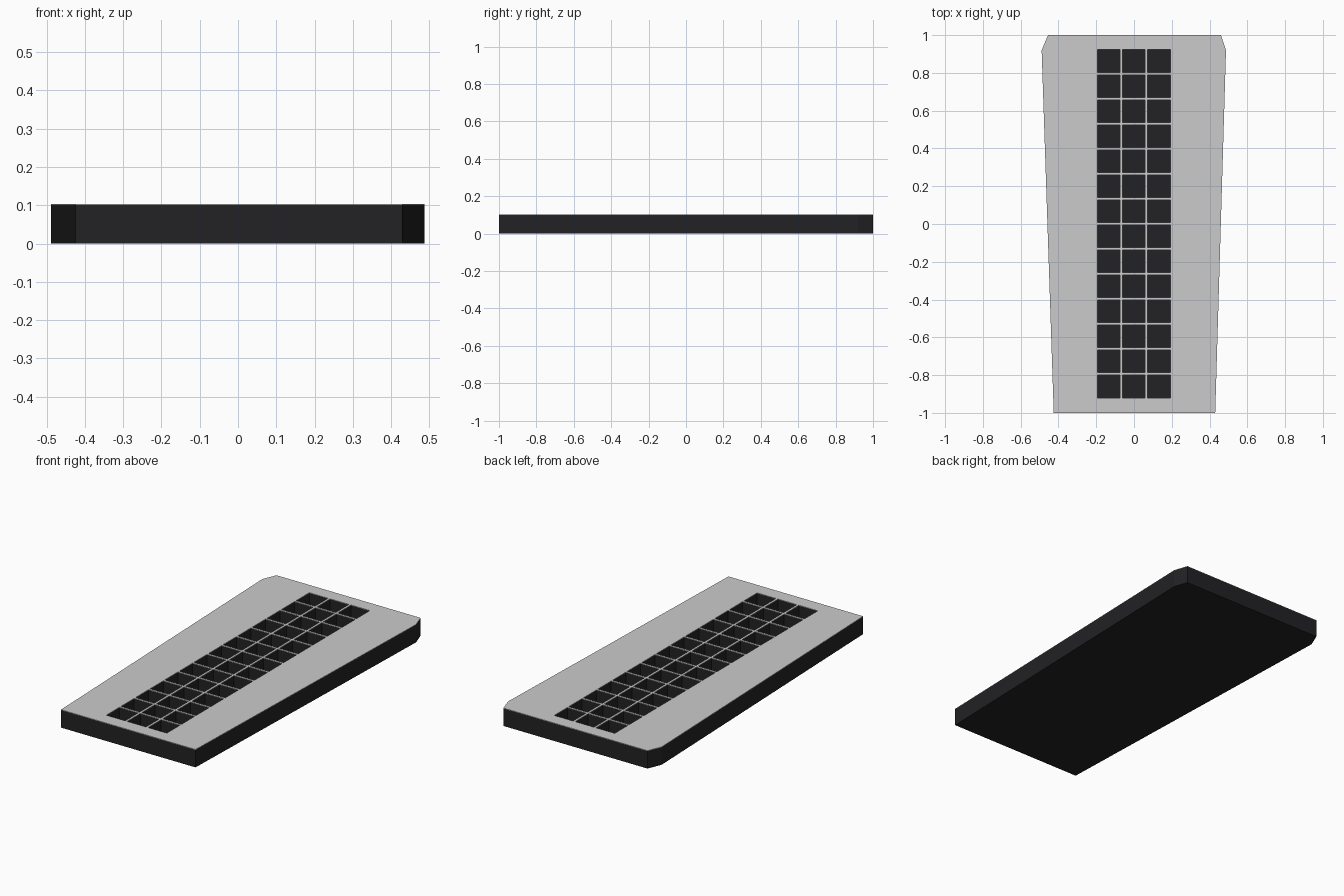
import bpy, bmesh

if "Cube" in bpy.data.objects:
    bpy.data.objects.remove(bpy.data.objects["Cube"])

OUTLINE = [(-0.425, -1), (0.43, -1), (0.487, 0.92), (0.46, 1), (-0.455, 1), (-0.489, 0.92)]
HEIGHT, SKIN, FLOOR = 0.103, 0.003, 0.01
COLS, ROWS, CELL = 3, 14, 0.12
X0, Y0, PITCH = -0.193, -0.92, 0.1325


def make_object(name, bm, colour=None):
    bmesh.ops.recalc_face_normals(bm, faces=bm.faces[:])
    mesh = bpy.data.meshes.new(name)
    bm.to_mesh(mesh)
    bm.free()
    obj = bpy.data.objects.new(name, mesh)
    bpy.context.collection.objects.link(obj)
    if colour:
        mat = bpy.data.materials.new(name + "_colour")
        mat.diffuse_color = colour
        mat.use_nodes = True
        mat.node_tree.nodes["Principled BSDF"].inputs["Base Color"].default_value = mat.diffuse_color
        mesh.materials.append(mat)
    return obj


def add_prism(bm, outline, z0, z1):
    low = [bm.verts.new((x, y, z0)) for x, y in outline]
    high = [bm.verts.new((x, y, z1)) for x, y in outline]
    bm.faces.new(low[::-1])
    bm.faces.new(high)
    n = len(outline)
    for i in range(n):
        j = (i + 1) % n
        bm.faces.new((low[i], low[j], high[j], high[i]))


# Pocket cutters: a grid of square cells
bm = bmesh.new()
for c in range(COLS):
    for r in range(ROWS):
        x, y = X0 + c * PITCH, Y0 + r * PITCH
        add_prism(bm, [(x, y), (x + CELL, y), (x + CELL, y + CELL), (x, y + CELL)], FLOOR, 0.2)
cutter = make_object("pocket_cutter", bm)
cutter.hide_render = True
cutter.hide_viewport = True
cutter.display_type = 'WIRE'

# Dark tapered body and the thin grey surface on top
DARK = (0.016, 0.016, 0.018, 1)
for name, z0, z1, colour in (("body", 0, HEIGHT - SKIN, DARK),
                             ("top_surface", HEIGHT - SKIN, HEIGHT, None)):
    bm = bmesh.new()
    add_prism(bm, OUTLINE, z0, z1)
    part = make_object(name, bm, colour)
    mod = part.modifiers.new("pockets", 'BOOLEAN')
    mod.operation = 'DIFFERENCE'
    mod.solver = 'EXACT'
    mod.object = cutter
